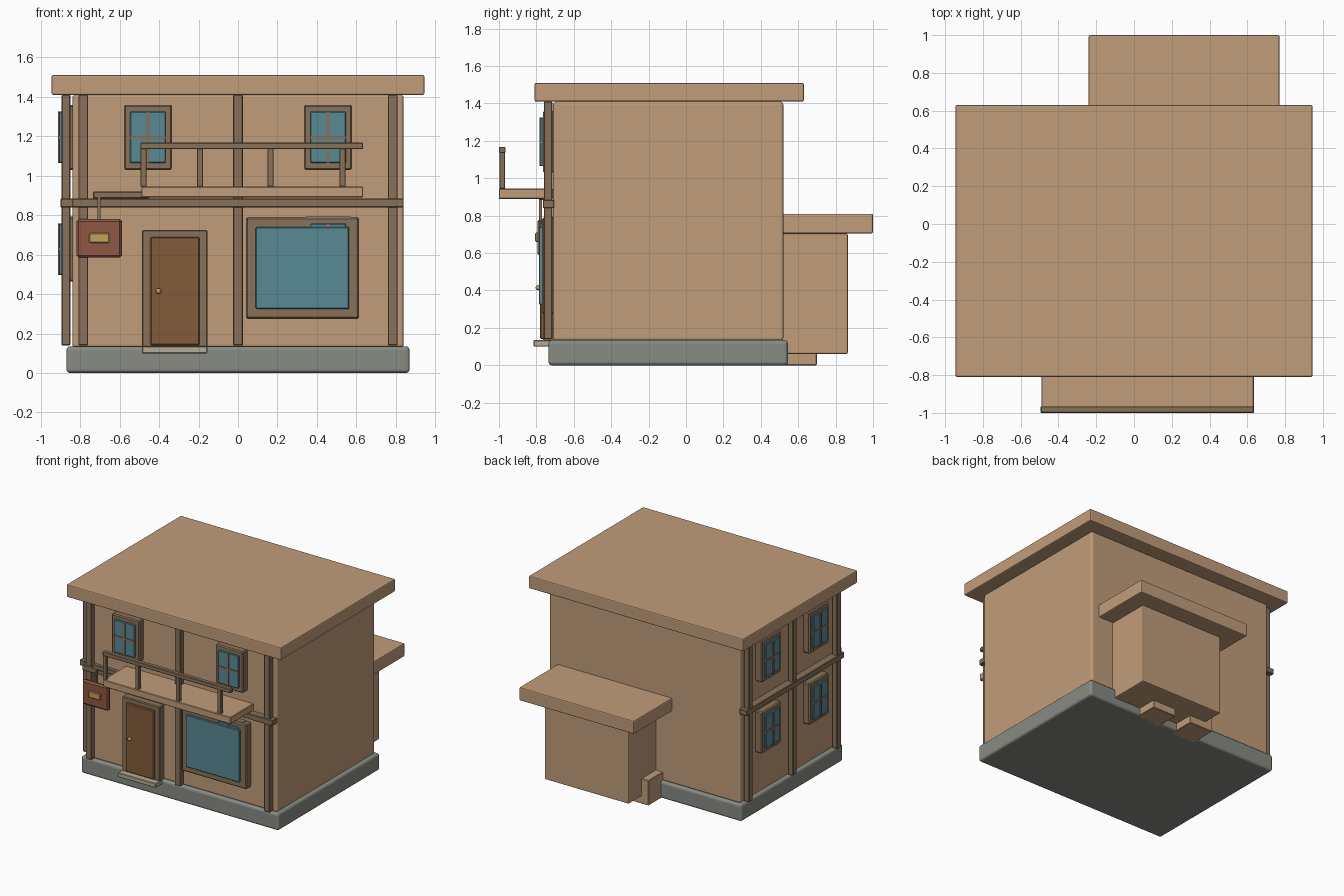
import bpy
import math

if "Cube" in bpy.data.objects:
    bpy.data.objects.remove(bpy.data.objects["Cube"])


def material(name, rgb):
    m = bpy.data.materials.new(name)
    m.diffuse_color = (*[(c / 255) ** 2.2 for c in rgb], 1)
    m.use_nodes = True
    m.node_tree.nodes["Principled BSDF"].inputs["Base Color"].default_value = m.diffuse_color
    return m


TAN = material("plaster", (192, 156, 122))
WOOD = material("timber", (136, 114, 90))
GLASS = material("glass", (88, 136, 148))
STONE = material("stone", (134, 139, 130))
DOOR = material("door_wood", (130, 92, 60))
RED = material("sign_red", (142, 88, 70))
GOLD = material("brass", (192, 162, 90))
PALE = material("step_stone", (180, 170, 150))


def box(name, x, y, z, mat, bevel=0.004, segments=1):
    """Box from (min, max) ranges with bevelled edges."""
    spans = (x, y, z)
    bpy.ops.mesh.primitive_cube_add(size=1, location=[(a + b) / 2 for a, b in spans])
    ob = bpy.context.object
    ob.name = name
    ob.scale = [b - a for a, b in spans]
    bpy.ops.object.transform_apply(location=False, rotation=False, scale=True)
    ob.data.materials.append(mat)
    if bevel:
        mod = ob.modifiers.new("bevel", 'BEVEL')
        mod.width, mod.segments = bevel, segments
    return ob


FRONT, LEFT = -0.71, -0.84


def on_wall(wall, name, u, depth, z, mat, bevel=0.004):
    """Box on the front or left wall: u runs along the wall, depth runs outward."""
    d0, d1 = depth
    if wall == "front":
        return box(name, u, (FRONT - d1, FRONT - d0), z, mat, bevel)
    return box(name, (LEFT - d1, LEFT - d0), u, z, mat, bevel)


def window(wall, u, z):
    name = wall + "_window"
    on_wall(wall, name + "_frame", (u - .122, u + .122), (-.01, .055), (z - .165, z + .165), WOOD, .008)
    on_wall(wall, name + "_glass", (u - .09, u + .09), (.04, .068), (z - .13, z + .13), GLASS)
    on_wall(wall, name + "_upright_bar", (u - .008, u + .008), (.045, .074), (z - .13, z + .13), WOOD, 0)
    on_wall(wall, name + "_cross_bar", (u - .09, u + .09), (.045, .073), (z - .008, z + .008), WOOD, 0)


# Main volumes
box("stone_base", (-.87, .87), (-.735, .545), (0, .135), STONE, .018, 3)
box("main_walls", (-.84, .84), (-.71, .52), (.13, 1.41), TAN, .015, 3)
box("main_roof", (-.945, .945), (-.81, .63), (1.41, 1.51), TAN, .008, 2)

# Rear annex and the two blocks beneath it
box("annex_walls", (-.10, .64), (.50, .865), (.06, .705), TAN, .008, 2)
box("annex_roof", (-.24, .77), (.50, 1.0), (.705, .81), TAN, .008, 2)
for x in (-.16, .19):
    box("annex_block", (x, x + .21), (.49, .70), (0, .2), TAN)

# Timber framing
for u in (-.785, 0, .785):
    on_wall("front", "front_post", (u - .025, u + .025), (.005, .05), (.14, 1.41), WOOD)
for u in (.46, -.095, -.65):
    on_wall("left", "left_post", (u - .025, u + .025), (.01, .055), (.14, 1.41), WOOD)
on_wall("front", "front_beam", (-.84, .84), (-.005, .055), (.84, .885), WOOD)
on_wall("left", "left_beam", (-.71, .52), (-.005, .06), (.84, .885), WOOD)

# Paned windows
for u in (-.457, .457):
    window("front", u, 1.195)
window("front", .457, .628)
for u in (-.40, .20):
    for z in (1.195, .628):
        window("left", u, z)

# Shop window
on_wall("front", "shop_window_frame", (.04, .613), (-.01, .06), (.275, .79), WOOD, .008)
on_wall("front", "shop_window_glass", (.09, .563), (.05, .077), (.325, .74), GLASS)

# Door
on_wall("front", "door_frame", (-.487, -.155), (-.01, .055), (.13, .725), WOOD, .006)
on_wall("front", "door_panel", (-.445, -.195), (.04, .07), (.14, .69), DOOR, .006)
on_wall("front", "door_step", (-.487, -.155), (0, .105), (.1, .135), PALE)
bpy.ops.mesh.primitive_uv_sphere_add(segments=16, ring_count=8, radius=.014, location=(-.403, -.79, .415))
knob = bpy.context.object
knob.name = "door_knob"
knob.data.materials.append(GOLD)
bpy.ops.object.shade_smooth_by_angle(angle=math.radians(60))

# Balcony
box("balcony_floor", (-.49, .635), (-1.0, -.71), (.89, .945), TAN)
box("balcony_rail", (-.495, .635), (-1.0, -.965), (1.135, 1.168), WOOD)
for x in (-.48, -.193, .165, .53):
    box("balcony_post", (x - .015, x + .015), (-.997, -.968), (.945, 1.14), WOOD, .002)

# Hanging sign
box("sign_arm", (-.735, -.45), (-.785, -.75), (.885, .92), WOOD)
box("sign_hanger", (-.712, -.697), (-.785, -.77), (.77, .89), WOOD, 0)
box("sign_board", (-.82, -.588), (-.795, -.76), (.585, .78), RED, .012)
box("sign_plaque", (-.755, -.653), (-.806, -.79), (.66, .71), GOLD)
